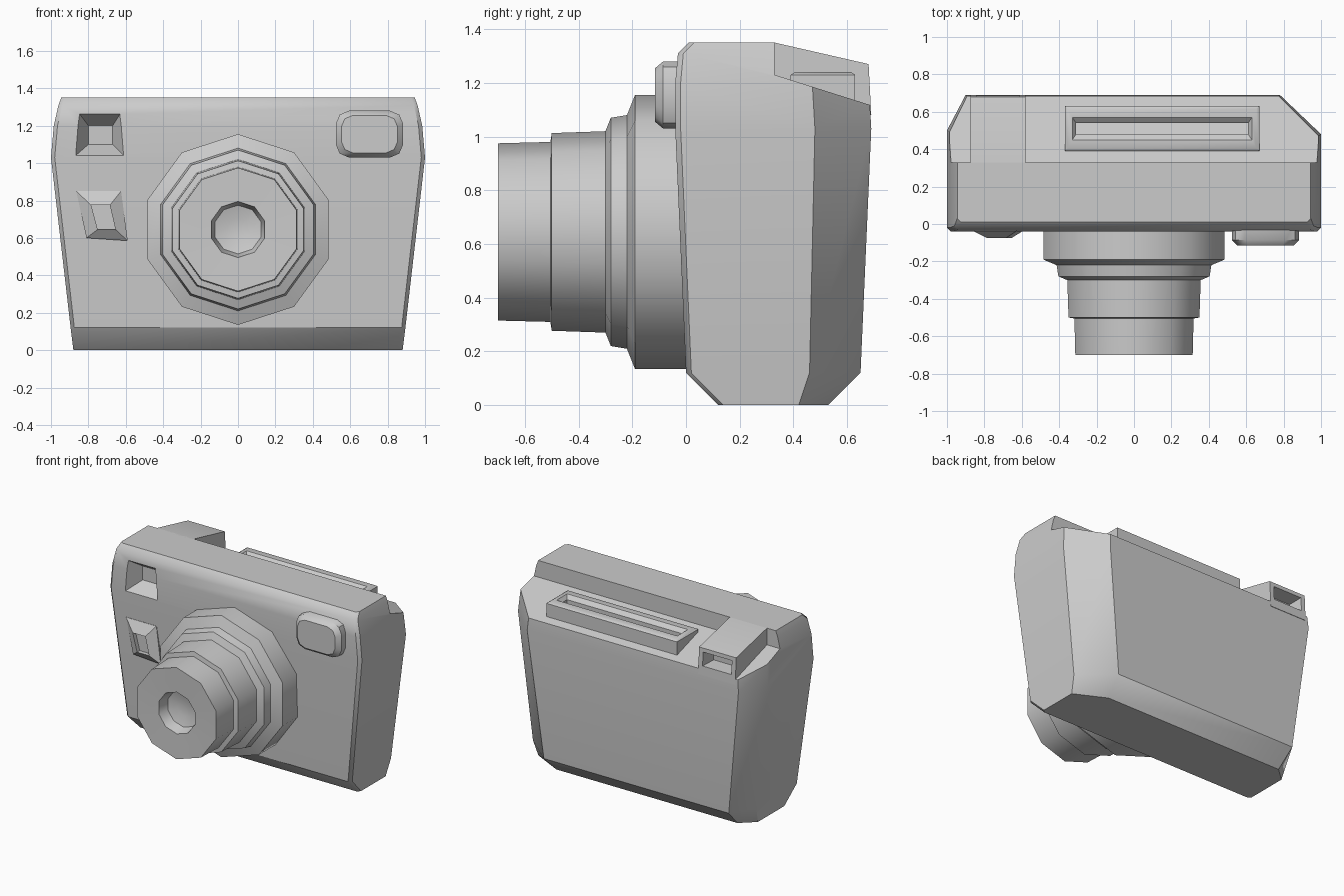
import bpy, bmesh, math

if "Cube" in bpy.data.objects:
    bpy.data.objects.remove(bpy.data.objects["Cube"])


def loft(name, rings, angle=40):
    """Skin a stack of equal-sized point rings and cap both ends."""
    bm = bmesh.new()
    vs = [[bm.verts.new(p) for p in r] for r in rings]
    n = len(rings[0])
    for a, b in zip(vs, vs[1:]):
        for i in range(n):
            j = (i + 1) % n
            bm.faces.new((a[i], a[j], b[j], b[i]))
    bm.faces.new(vs[0])
    bm.faces.new(vs[-1])
    bmesh.ops.recalc_face_normals(bm, faces=bm.faces)
    me = bpy.data.meshes.new(name)
    bm.to_mesh(me)
    bm.free()
    ob = bpy.data.objects.new(name, me)
    bpy.context.collection.objects.link(ob)
    smooth(ob, angle)
    return ob


def smooth(ob, angle):
    bpy.ops.object.select_all(action='DESELECT')
    ob.select_set(True)
    bpy.context.view_layer.objects.active = ob
    bpy.ops.object.shade_smooth_by_angle(angle=math.radians(angle))


def cut(ob, cutter):
    cutter.hide_render = True
    m = ob.modifiers.new("cut", 'BOOLEAN')
    m.operation, m.solver, m.object = 'DIFFERENCE', 'EXACT', cutter
    bpy.context.view_layer.objects.active = ob
    bpy.ops.object.modifier_apply(modifier=m.name)
    bpy.data.objects.remove(cutter)


def prism(name, yz, x0, x1):
    return loft(name, [[(x, y, z) for y, z in yz] for x in (x0, x1)])


def quad_xz(pts, y):
    return [(x, y, z) for x, z in pts]


def rect_xy(x0, x1, y0, y1, z):
    return [(x0, y0, z), (x1, y0, z), (x1, y1, z), (x0, y1, z)]


# Body: horizontal sections (z, half width, front y, side crease y, back y)
def section(z, w, yf, ys, yb):
    c = 0.02
    return [(-w, yf + c, z), (-w + c, yf, z), (w - c, yf, z), (w, yf + c, z),
            (w, ys, z), (w - 0.22, yb, z), (-w + 0.1, yb, z), (-w, ys + 0.02, z)]


body = loft("body", [section(*s) for s in (
    (0.00, 0.88, 0.12, 0.42, 0.53),
    (0.12, 0.895, 0.00, 0.46, 0.65),
    (1.03, 1.00, -0.04, 0.48, 0.69),
    (1.20, 0.985, -0.04, 0.47, 0.68),
    (1.31, 0.96, -0.03, 0.46, 0.67),
    (1.35, 0.945, 0.01, 0.45, 0.65))])

# Sloping deck behind the top ridge
cut(body, prism("deck_cutter", [(0.33, 1.23), (0.33, 1.6), (0.9, 1.6), (0.9, 1.05)], -1.5, 1.5))

# Recessed front window
cut(body, loft("window_cutter", [
    quad_xz([(-0.86, 1.28), (-0.62, 1.28), (-0.60, 1.03), (-0.88, 1.03)], -0.06),
    quad_xz([(-0.80, 1.20), (-0.67, 1.20), (-0.67, 1.10), (-0.80, 1.10)], 0.06)]))
smooth(body, 40)

# Viewfinder housing at the back, with its eyepiece recess
finder = prism("viewfinder_housing",
               [(0.30, 1.18), (0.30, 1.35), (0.33, 1.35), (0.68, 1.27), (0.69, 1.08), (0.60, 1.08)],
               -0.875, -0.58)
cut(finder, loft("eyepiece_cutter", [
    quad_xz([(-0.85, 1.25), (-0.605, 1.25), (-0.605, 1.14), (-0.85, 1.14)], 0.75),
    quad_xz([(-0.83, 1.23), (-0.625, 1.23), (-0.625, 1.15), (-0.83, 1.15)], 0.58)]))
smooth(finder, 30)

# Photo exit slot on the deck
loft("exit_slot", [
    rect_xy(-0.37, 0.67, 0.39, 0.63, 1.10),
    rect_xy(-0.37, 0.67, 0.39, 0.63, 1.23),
    rect_xy(-0.355, 0.655, 0.405, 0.615, 1.24),
    rect_xy(-0.33, 0.63, 0.45, 0.57, 1.24),
    rect_xy(-0.31, 0.61, 0.48, 0.54, 1.215),
    rect_xy(-0.31, 0.61, 0.48, 0.54, 1.16)], 35)

# Stepped ten-sided lens barrel with a hollow front
profile = [(0.51, 0.05), (0.51, -0.19), (0.435, -0.22), (0.425, -0.28), (0.375, -0.30),
           (0.368, -0.50), (0.335, -0.505), (0.33, -0.70), (0.15, -0.695),
           (0.13, -0.62), (0.06, -0.60)]
loft("lens_barrel", [[(r * math.sin(i * math.tau / 10), y, 0.645 + r * math.cos(i * math.tau / 10))
                      for i in range(10)] for r, y in profile], 38)


# Flash button: rounded rectangle with a bevelled front
def round_rect(cx, cz, w, h, c, y):
    corner = [(w, h - c), (w - 0.3 * c, h - 0.3 * c), (w - c, h)]
    pts = corner + [(-x, z) for x, z in corner[::-1]]
    pts += [(-x, -z) for x, z in pts]
    return [(cx + x, y, cz + z) for x, z in pts]


loft("flash_button", [round_rect(0.703, 1.155, w, h, c, y) for w, h, c, y in (
    (0.18, 0.125, 0.07, 0.02), (0.18, 0.125, 0.07, -0.085),
    (0.15, 0.10, 0.06, -0.115))])

# Raised sensor frame beside the lens
inner = [(-0.785, 0.775), (-0.685, 0.775), (-0.655, 0.645), (-0.75, 0.645)]
outer = [(-0.865, 0.85), (-0.625, 0.85), (-0.59, 0.585), (-0.81, 0.60)]
loft("sensor_frame", [quad_xz(outer, 0.02), quad_xz(outer, -0.035),
                      quad_xz(inner, -0.075), quad_xz(inner, -0.045)], 30)
